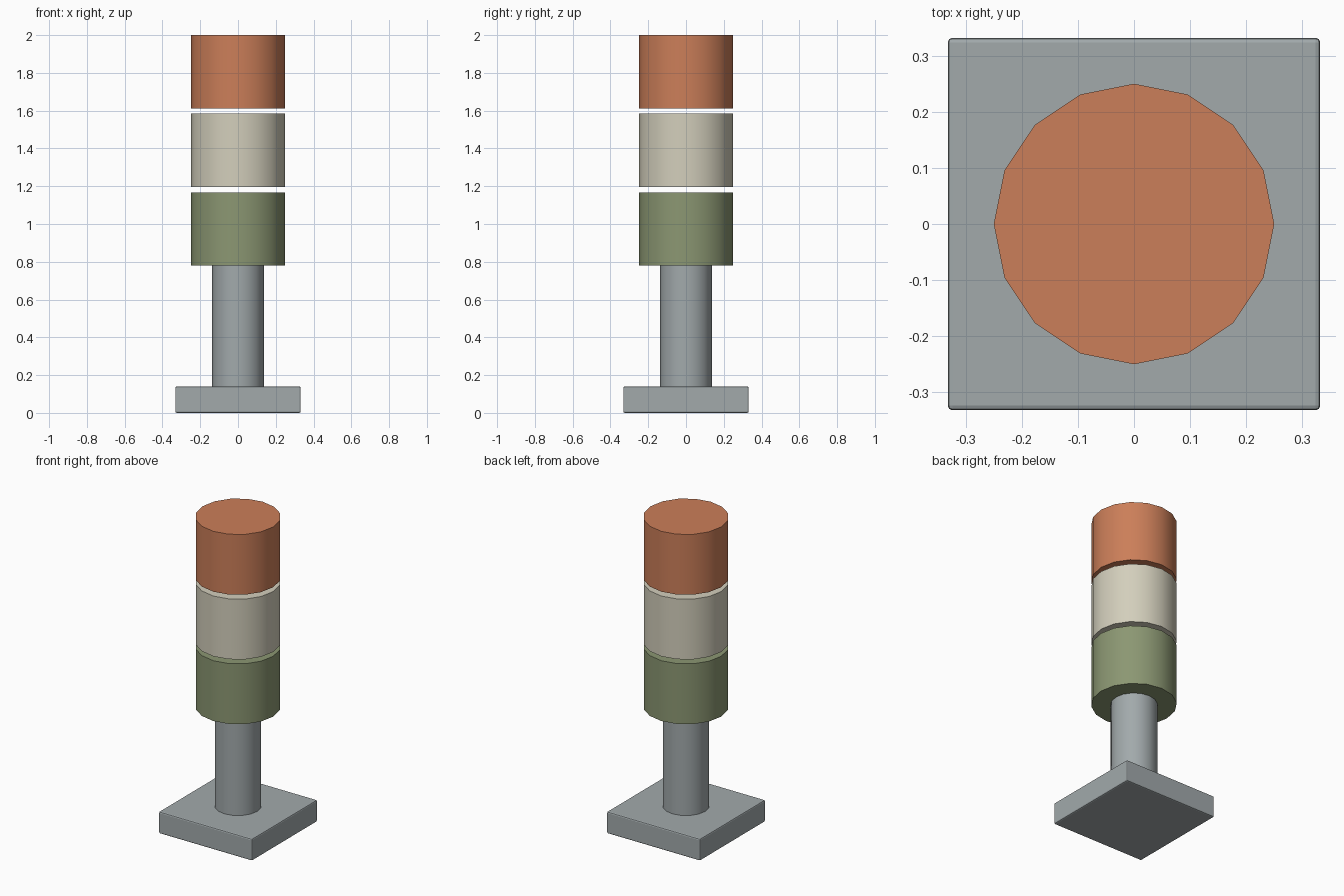
import bpy
import math

cube = bpy.data.objects.get("Cube")
if cube:
    bpy.data.objects.remove(cube, do_unlink=True)


def material(name, rgb):
    mat = bpy.data.materials.new(name)
    mat.use_nodes = True
    colour = (*rgb, 1.0)
    mat.diffuse_color = colour
    mat.node_tree.nodes["Principled BSDF"].inputs["Base Color"].default_value = colour
    return mat


grey = material("metal grey", (0.36, 0.40, 0.41))
green = material("muted green", (0.26, 0.31, 0.17))
cream = material("warm cream", (0.65, 0.62, 0.50))
orange = material("burnt orange", (0.60, 0.21, 0.10))


def cylinder(name, radius, bottom, top, mat):
    bpy.ops.mesh.primitive_cylinder_add(
        vertices=16, radius=radius, depth=top - bottom,
        location=(0, 0, (bottom + top) / 2))
    obj = bpy.context.object
    obj.name = name
    obj.data.materials.append(mat)
    bpy.ops.object.shade_smooth_by_angle(angle=math.radians(35))
    return obj


# Square foot with slightly softened edges
base_width, base_height = 0.664, 0.14
bpy.ops.mesh.primitive_cube_add(size=1, location=(0, 0, base_height / 2))
base = bpy.context.object
base.name = "base_plate"
base.scale = (base_width, base_width, base_height)
bpy.ops.object.transform_apply(location=False, rotation=False, scale=True)
base.data.materials.append(grey)
bevel = base.modifiers.new("soft_edges", "BEVEL")
bevel.width = 0.008
bevel.segments = 2

# Supporting post
lamp_start = 0.78
cylinder("post", 0.137, base_height, lamp_start, grey)

# Stacked lamps, evenly spaced with an open gap between them
lamp_height, pitch = 0.388, 0.416
for i, (name, mat) in enumerate((("lower_lamp", green),
                                 ("middle_lamp", cream),
                                 ("upper_lamp", orange))):
    bottom = lamp_start + i * pitch
    cylinder(name, 0.25, bottom, bottom + lamp_height, mat)
